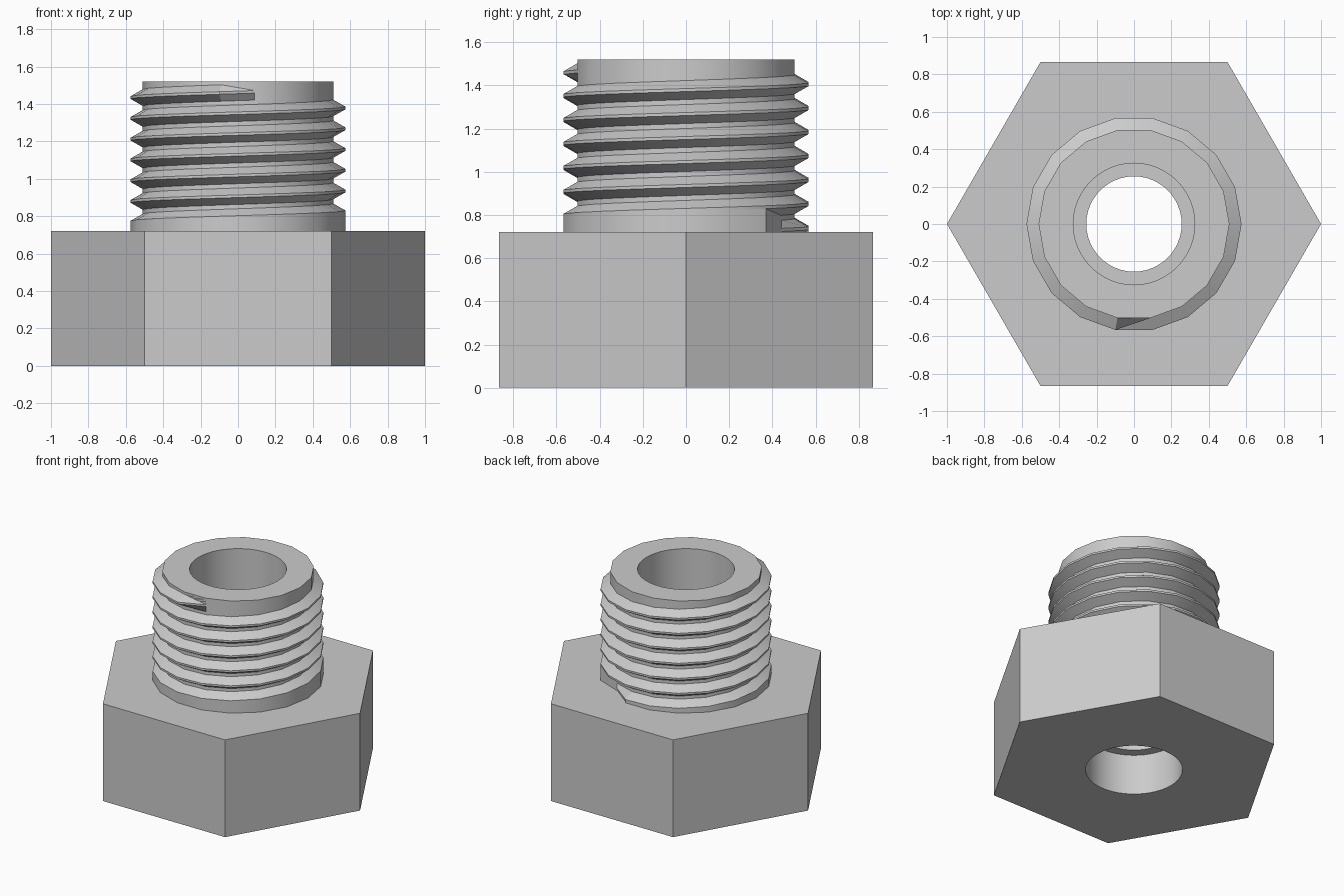
import bpy, bmesh, math

cube = bpy.data.objects.get("Cube")
if cube:
    bpy.data.objects.remove(cube, do_unlink=True)

HEX_TOP, TOP = 0.72, 1.52
CORE_R, CREST_R, BORE_R, STOP_R = 0.51, 0.575, 0.325, 0.255
PITCH, STEP = 0.111, 20

grey = bpy.data.materials.new("plain grey")
grey.use_nodes = True
grey.diffuse_color = (0.6, 0.6, 0.6, 1)
grey.node_tree.nodes["Principled BSDF"].inputs["Base Color"].default_value = grey.diffuse_color


def finish(name, bm, recalc=True):
    if recalc:
        bmesh.ops.recalc_face_normals(bm, faces=bm.faces)
    mesh = bpy.data.meshes.new(name)
    bm.to_mesh(mesh)
    bm.free()
    obj = bpy.data.objects.new(name, mesh)
    bpy.context.collection.objects.link(obj)
    mesh.materials.append(grey)
    bpy.ops.object.select_all(action='DESELECT')
    obj.select_set(True)
    bpy.context.view_layer.objects.active = obj
    bpy.ops.object.shade_smooth_by_angle(angle=math.radians(25))
    return obj


def point(bm, radius, degrees, z):
    a = math.radians(degrees)
    return bm.verts.new((radius * math.cos(a), radius * math.sin(a), z))


def ring(bm, radius, z, sides):
    return [point(bm, radius, 360 * i / sides, z) for i in range(sides)]


def skin(bm, a, b, closed=True):
    n = len(a)
    for i in range(n if closed else n - 1):
        j = (i + 1) % n
        bm.faces.new((a[i], a[j], b[j], b[i]))


def annulus(bm, outer, inner):
    loops = [bm.edges.get((r[i - 1], r[i])) or bm.edges.new((r[i - 1], r[i]))
             for r in (outer, inner) for i in range(len(r))]
    bmesh.ops.bridge_loops(bm, edges=loops)


# Hexagonal body with flat faces to front and back
bm = bmesh.new()
low, high = ring(bm, 1, 0, 6), ring(bm, 1, HEX_TOP, 6)
skin(bm, low, high)
annulus(bm, low, ring(bm, BORE_R, 0, 48))
annulus(bm, high, ring(bm, CORE_R - 0.01, HEX_TOP, 18))
finish("hex_body", bm)

# Plain neck under the thread, with its flat rim
bm = bmesh.new()
low, high = ring(bm, CORE_R, HEX_TOP - 0.01, 18), ring(bm, CORE_R, TOP, 18)
skin(bm, low, high)
annulus(bm, high, ring(bm, BORE_R, TOP, 48))
finish("neck", bm)

# Stepped bore with a narrow stop ring inside, facing the axis
bm = bmesh.new()
profile = [(BORE_R, 0), (BORE_R, 0.3), (STOP_R, 0.3),
           (STOP_R, 0.42), (BORE_R, 0.42), (BORE_R, TOP)]
rings = [ring(bm, r, z, 48) for r, z in profile]
for upper, lower in zip(rings[1:], rings):
    skin(bm, upper, lower)
finish("bore", bm, recalc=False)


def crest_z(degrees):
    return 0.74 + PITCH * (degrees - 90) / 360


# Right-handed thread ridge, fading into the neck at both ends
bm = bmesh.new()
START, END = 60, 2440
rows = []
for a in range(START, END + 1, STEP):
    r = CORE_R if a in (START, END) else CREST_R
    z = crest_z(a)
    rows.append([point(bm, CORE_R, a, z - 0.044), point(bm, r, a, z - 0.007),
                 point(bm, r, a, z + 0.007), point(bm, CORE_R, a, z + 0.044)])
for row, following in zip(rows, rows[1:]):
    skin(bm, following, row, closed=False)
finish("thread", bm, recalc=False).data.flip_normals()

# Collar filling the space under the first turn
bm = bmesh.new()
low, high = [], []
for a in range(80, 421, STEP):
    r = CORE_R if a == 420 else CREST_R
    low.append(point(bm, r, a, HEX_TOP - 0.01))
    high.append(point(bm, r, a, crest_z(a) - 0.007))
skin(bm, low, high, closed=False)
finish("thread_collar", bm, recalc=False)
